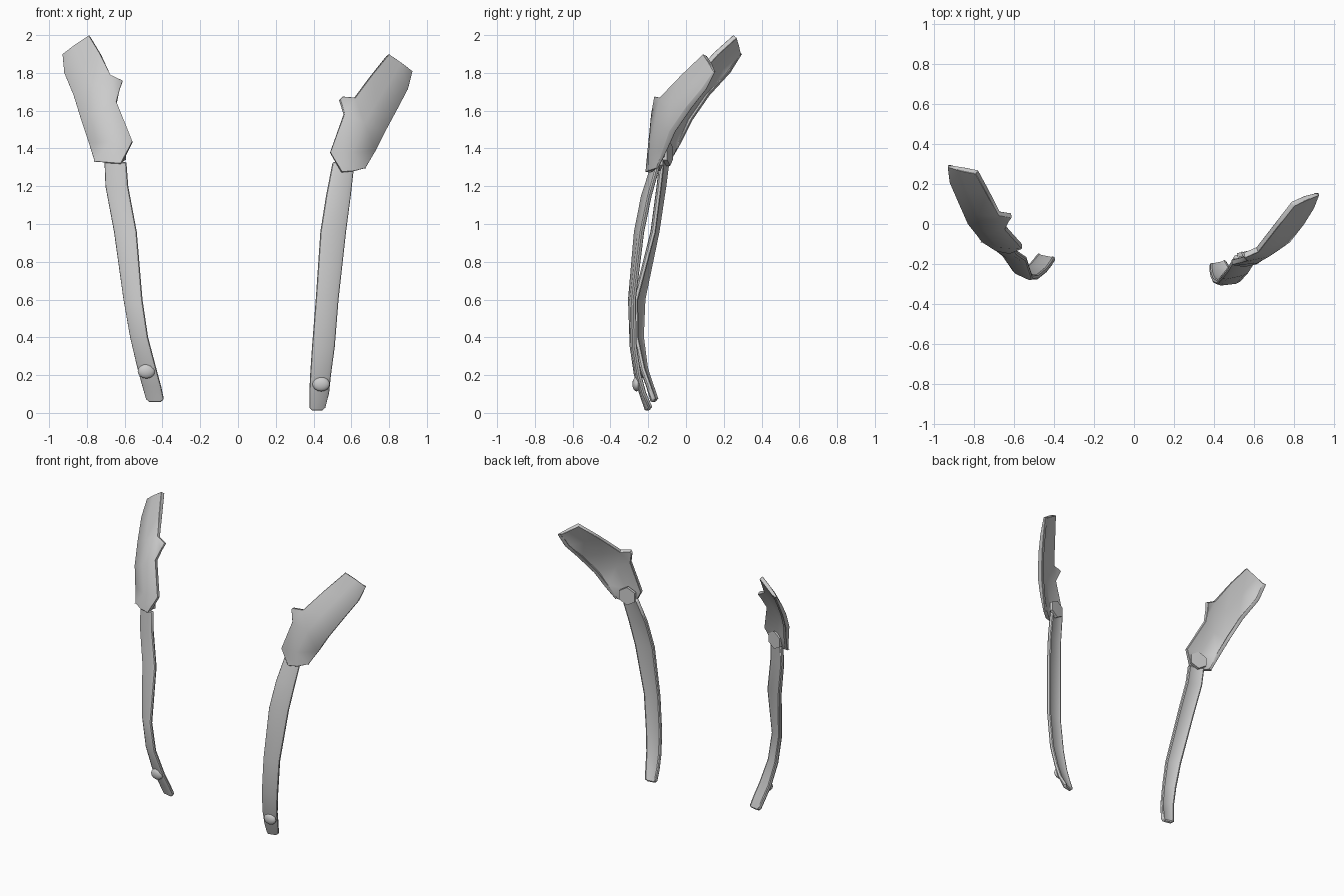
import bpy, bmesh, math
from mathutils import Vector

if "Cube" in bpy.data.objects:
    bpy.data.objects.remove(bpy.data.objects["Cube"])

grey = bpy.data.materials.new("light_grey")
grey.diffuse_color = (0.6, 0.6, 0.6, 1)
grey.use_nodes = True
grey.node_tree.nodes["Principled BSDF"].inputs["Base Color"].default_value = grey.diffuse_color


def finish(ob, angle=42):
    ob.data.materials.append(grey)
    bpy.ops.object.select_all(action='DESELECT')
    ob.select_set(True)
    bpy.context.view_layer.objects.active = ob
    for mod in list(ob.modifiers):
        bpy.ops.object.modifier_apply(modifier=mod.name)
    bpy.ops.object.shade_smooth_by_angle(angle=math.radians(angle))


def shell(name, rows, thickness, nub=None):
    """Sheet through rows of points, thickened away from its front side."""
    bm = bmesh.new()
    grid = [[bm.verts.new(p) for p in row] for row in rows]
    for a, b in zip(grid, grid[1:]):
        for i in range(len(a) - 1):
            bm.faces.new((a[i], a[i + 1], b[i + 1], b[i]))
    if nub:  # small tab on the inner edge
        n = [bm.verts.new(p) for p in nub]
        bm.faces.new((grid[2][-1], n[0], n[1], grid[3][-1]))
    bmesh.ops.recalc_face_normals(bm, faces=bm.faces)
    if sum(f.normal.y * f.calc_area() for f in bm.faces) > 0:
        bmesh.ops.reverse_faces(bm, faces=bm.faces)
    me = bpy.data.meshes.new(name)
    bm.to_mesh(me)
    bm.free()
    ob = bpy.data.objects.new(name, me)
    bpy.context.collection.objects.link(ob)
    mod = ob.modifiers.new("thickness", 'SOLIDIFY')
    mod.thickness = thickness
    mod.offset = -1
    bev = ob.modifiers.new("soft_rim", 'BEVEL')
    bev.width = .006
    bev.segments = 1
    bev.limit_method = 'ANGLE'
    bev.angle_limit = math.radians(60)
    finish(ob)


def blade(name, rows, nub):
    """Blade whose outer side curls backward."""
    curl = (.008, .025, .035, .035, .03, .012)
    pts = []
    for row, c in zip(rows, curl):
        o = Vector(row[0])
        back = o + Vector((-math.copysign(.005, o.x), c, 0))
        pts.append([back] + [Vector(p) for p in row])
    shell(name, pts, .027, nub)


def strip(name, rows):
    """Long strap from (z, outer x, outer y, inner x, inner y), slightly bulged forward."""
    pts = []
    for z, ox, oy, ix, iy in rows:
        o, i = Vector((ox, oy, z)), Vector((ix, iy, z))
        pts.append([o, o.lerp(i, .2) + Vector((0, -.01, 0)),
                    o.lerp(i, .8) + Vector((0, -.01, 0)), i])
    for k in (1, 2):  # rounded lower tip
        pts[-1][k].z -= .015
    shell(name, pts, .025)


def bump(name, loc):
    bpy.ops.mesh.primitive_uv_sphere_add(segments=16, ring_count=8, radius=1, location=loc)
    ob = bpy.context.object
    ob.name = name
    ob.scale = (.046, .022, .038)
    finish(ob, 60)


def joint(name, loc, yaw):
    bpy.ops.mesh.primitive_cylinder_add(vertices=6, radius=.064, depth=.022, location=loc,
                                        rotation=(math.radians(90), 0, math.radians(yaw)))
    ob = bpy.context.object
    ob.name = name
    finish(ob, 30)


# Broad upper blades: rows of outer, middle and inner points, bottom to top
blade("right_blade", [
    [(.675, -.155, 1.295), (.615, -.20, 1.28), (.55, -.215, 1.275)],
    [(.73, -.125, 1.39), (.61, -.198, 1.38), (.49, -.205, 1.38)],
    [(.78, -.09, 1.49), (.67, -.165, 1.535), (.565, -.185, 1.585)],
    [(.85, .00, 1.62), (.735, -.09, 1.645), (.62, -.14, 1.67)],
    [(.90, .08, 1.715), (.805, .02, 1.755), (.71, -.025, 1.79)],
    [(.925, .145, 1.81), (.865, .12, 1.855), (.80, .09, 1.90)],
], [(.54, -.16, 1.66), (.555, -.17, 1.675)])

blade("left_blade", [
    [(-.76, -.09, 1.33), (-.69, -.135, 1.325), (-.62, -.15, 1.32)],
    [(-.79, -.05, 1.43), (-.675, -.118, 1.435), (-.56, -.125, 1.44)],
    [(-.83, .00, 1.55), (-.737, -.045, 1.60), (-.645, -.03, 1.65)],
    [(-.87, .09, 1.68), (-.772, .045, 1.735), (-.675, .04, 1.79)],
    [(-.92, .205, 1.80), (-.828, .16, 1.855), (-.735, .15, 1.91)],
    [(-.93, .285, 1.90), (-.865, .265, 1.95), (-.79, .25, 2.00)],
], [(-.625, .01, 1.72), (-.61, .03, 1.76)])

# Long curved lower strips
strip("right_strip", [
    (1.33, .62, -.15, .50, -.174), (1.15, .60, -.20, .465, -.235),
    (.96, .575, -.24, .435, -.272), (.60, .535, -.285, .41, -.30),
    (.35, .515, -.28, .39, -.29), (.20, .495, -.256, .38, -.268),
    (.10, .485, -.228, .375, -.24), (.025, .465, -.192, .375, -.21)])
strip("left_strip", [
    (1.33, -.71, -.105, -.59, -.138), (1.20, -.705, -.122, -.58, -.152),
    (.96, -.66, -.158, -.535, -.183), (.60, -.61, -.23, -.505, -.278),
    (.40, -.575, -.238, -.475, -.275), (.23, -.535, -.217, -.43, -.238),
    (.14, -.51, -.187, -.405, -.205), (.07, -.49, -.16, -.39, -.18)])

# Rounded lumps near the lower tips
bump("right_bump", (.44, -.262, .152))
bump("left_bump", (-.485, -.234, .22))

# Six-sided joint plates behind the blades
joint("right_joint", (.57, -.145, 1.345), 12)
joint("left_joint", (-.65, -.095, 1.372), -16)
